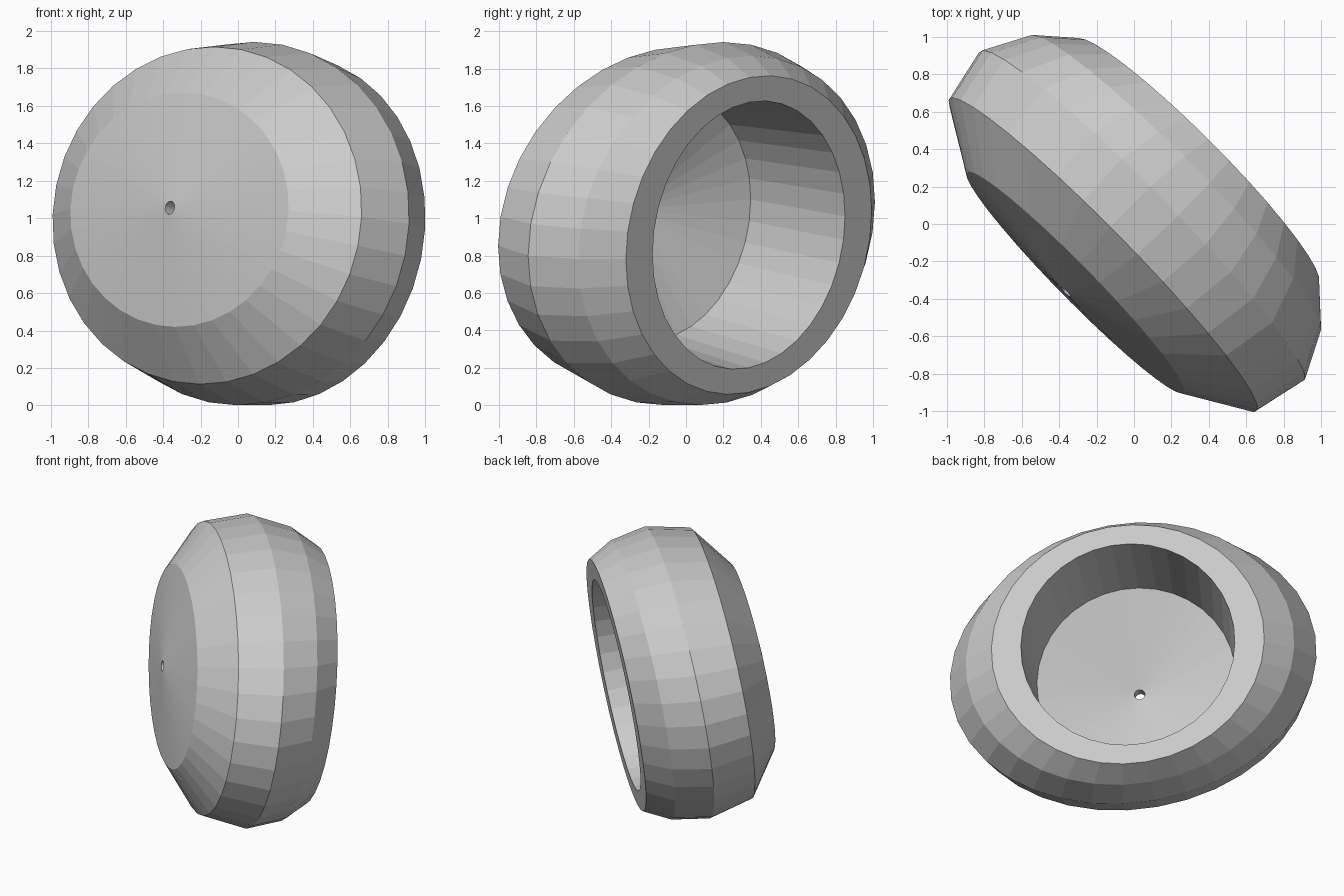
import bpy
import bmesh
from math import sin, cos, pi
from mathutils import Vector

if "Cube" in bpy.data.objects:
    bpy.data.objects.remove(bpy.data.objects["Cube"], do_unlink=True)

SIDES = 36

# Tilted frame: axis points to the open back, wide and tall span each oval
axis = Vector((0.7, 0.7, -0.146)).normalized()
across = Vector((1, -1, 0)).normalized()
upward = across.cross(axis).normalized()
if upward.z < 0:
    upward.negate()
roll = 0.14
wide = across * cos(roll) - upward * sin(roll)
tall = across * sin(roll) + upward * cos(roll)
center = Vector((0, 0, 0.98))

# Ovals along the axis: (distance, half width, half height)
profile = [
    (-0.52, 0.035, 0.035),   # front of the small hole
    (-0.447, 0.83, 0.628),   # front face edge
    (-0.236, 1.175, 0.905),  # front shoulder
    (0.06, 1.24, 0.975),     # widest belt
    (0.31, 1.11, 0.94),      # back shoulder
    (0.48, 0.92, 0.86),      # rim outside
    (0.48, 0.72, 0.725),     # rim inside
    (-0.19, 0.67, 0.67),     # cavity floor edge
    (-0.44, 0.035, 0.035),   # back of the small hole
]


def add_oval(bm, distance, half_width, half_height):
    ring = []
    for i in range(SIDES):
        a = 2 * pi * i / SIDES
        ring.append(bm.verts.new(center + axis * distance
                                 + wide * half_width * cos(a)
                                 + tall * half_height * sin(a)))
    return ring


# Hollow oval shell, bridged from the front hole around to the back of it
bm = bmesh.new()
rings = [add_oval(bm, *p) for p in profile]
for ring, following in zip(rings, rings[1:] + rings[:1]):
    for i in range(SIDES):
        j = (i + 1) % SIDES
        bm.faces.new((ring[i], ring[j], following[j], following[i]))
bmesh.ops.recalc_face_normals(bm, faces=bm.faces)
mesh = bpy.data.meshes.new("hollow_shell")
bm.to_mesh(mesh)
bm.free()
shell = bpy.data.objects.new("hollow_shell", mesh)
bpy.context.collection.objects.link(shell)

# Plain grey surface
grey = bpy.data.materials.new("light grey")
grey.use_nodes = True
color = (0.6, 0.6, 0.6, 1)
grey.diffuse_color = color
grey.node_tree.nodes["Principled BSDF"].inputs["Base Color"].default_value = color
mesh.materials.append(grey)
